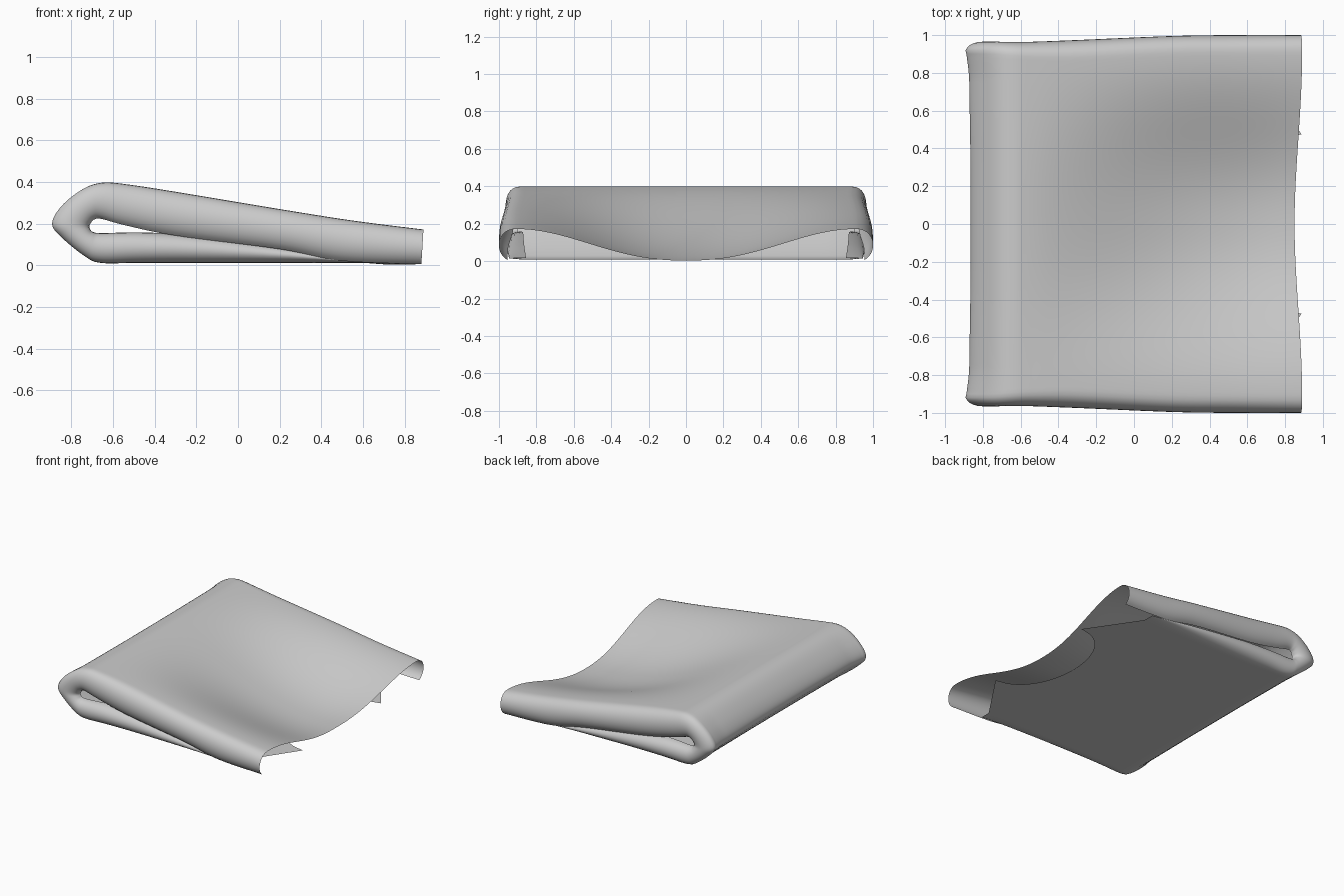
import bpy, bmesh, math

if "Cube" in bpy.data.objects:
    bpy.data.objects.remove(bpy.data.objects["Cube"])

# Side profile of the folded cloth: outer x, outer z, inner (curl) x, inner z, half width
PROFILE = [
    (0.62, 0.012, 0.62, 0.016, 0.945),
    (0.25, 0.012, 0.25, 0.085, 0.955),
    (-0.20, 0.012, -0.20, 0.143, 0.96),
    (-0.48, 0.012, -0.46, 0.158, 0.962),
    (-0.66, 0.012, -0.65, 0.155, 0.963),
    (-0.74, 0.045, -0.695, 0.16, 0.965),
    (-0.85, 0.135, -0.71, 0.175, 0.965),
    (-0.895, 0.20, -0.713, 0.19, 0.965),
    (-0.85, 0.285, -0.705, 0.205, 0.965),
    (-0.75, 0.365, -0.69, 0.22, 0.965),
    (-0.65, 0.397, -0.655, 0.223, 0.963),
    (-0.52, 0.387, -0.54, 0.192, 0.965),
    (-0.25, 0.345, -0.30, 0.143, 0.975),
    (0.20, 0.27, 0.20, 0.078, 0.995),
    (0.55, 0.215, 0.50, 0.022, 1.0),
    (0.89, 0.172, 0.88, 0.006, 1.0),
]
STEPS, FLAT, CURL = 7, 90, 12


def smooth(a, b, t):
    t = min(max((t - a) / (b - a), 0), 1)
    return t * t * (3 - 2 * t)


def spline(points):
    """Catmull-Rom samples through the profile rows."""
    out = []
    for i in range(len(points) - 1):
        p0, p1 = points[max(i - 1, 0)], points[i]
        p2, p3 = points[i + 1], points[min(i + 2, len(points) - 1)]
        for s in range(STEPS):
            t = s / STEPS
            out.append([0.5 * (2 * b + (c - a) * t + (2 * a - 5 * b + 4 * c - d) * t * t
                               + (3 * b - a - 3 * c + d) * t ** 3)
                        for a, b, c, d in zip(p0, p1, p2, p3)])
    out.append(list(points[-1]))
    return out


def lower_end(y):
    """Outline of the lower layer's free end: round notch between two tips."""
    y = abs(y)
    if y < 0.47:
        return 0.89 - 0.33 * math.sqrt(1 - (y / 0.47) ** 2) ** 0.9
    return max(0.62, 0.89 - 0.27 * (y - 0.47) / 0.40)


def cloth_row(row, u):
    ox, oz, ix, iz, half = row
    top = u > 0.5
    roll = 0.09 - 0.025 * smooth(0.3, 0.8, -ox)
    flat = half - roll

    # rolled side edge, turned further in on the lower layer
    def curl(side):
        res = []
        tmax = 1.0 - 0.15 * smooth(0.5, 0.8, u)
        kmax = (1 - math.cos(math.pi * tmax)) / 2
        for j in range(1, CURL + 1):
            t = tmax * j / CURL
            k = (1 - math.cos(math.pi * t)) / 2 / kmax
            bulge = max(math.sin(math.pi * t), 0) ** 0.9
            res.append((ox + (ix - ox) * k, side * (flat + roll * bulge), oz + (iz - oz) * k))
        return res

    pts = list(reversed(curl(-1)))
    for j in range(FLAT + 1):
        y = flat * (2 * j / FLAT - 1)
        a = abs(y)
        x, z = ox, oz
        # fold line is slightly drawn in along the middle
        x += (0.022 * (1 - smooth(0.75, 1.0, a)) + 0.008 * (1 - smooth(0.2, 0.9, a))) * smooth(0.6, 0.9, -ox)
        if top and ox > -0.6:
            # upper layer sags towards its open end
            f = (1 + math.cos(math.pi * (a / flat) ** 1.15)) / 2
            z -= (oz - 0.003) * f * smooth(-0.65, 0.82, ox)
            x -= 0.04 * (1 - smooth(0.0, 0.9, a)) * smooth(0.4, 0.89, ox)
        elif not top and ox > 0.1:
            x += (lower_end(y) - 0.62) * min((ox - 0.1) / 0.52, 1)
        pts.append((x, y, z))
    return pts + curl(1)


# Folded cloth: one continuous sheet
rows = spline(PROFILE)
bm = bmesh.new()
grid = [[bm.verts.new(p) for p in cloth_row(r, i / (len(rows) - 1))] for i, r in enumerate(rows)]
for a, b in zip(grid, grid[1:]):
    for j in range(len(a) - 1):
        bm.faces.new((a[j], b[j], b[j + 1], a[j + 1]))
bm.normal_update()
# make the upper layer face upwards
probe = max(bm.faces, key=lambda f: f.calc_center_median().z)
if probe.normal.z < 0:
    bmesh.ops.reverse_faces(bm, faces=bm.faces)
mesh = bpy.data.meshes.new("folded_cloth")
bm.to_mesh(mesh)
bm.free()
cloth = bpy.data.objects.new("folded_cloth", mesh)
bpy.context.collection.objects.link(cloth)
for poly in mesh.polygons:
    poly.use_smooth = True
